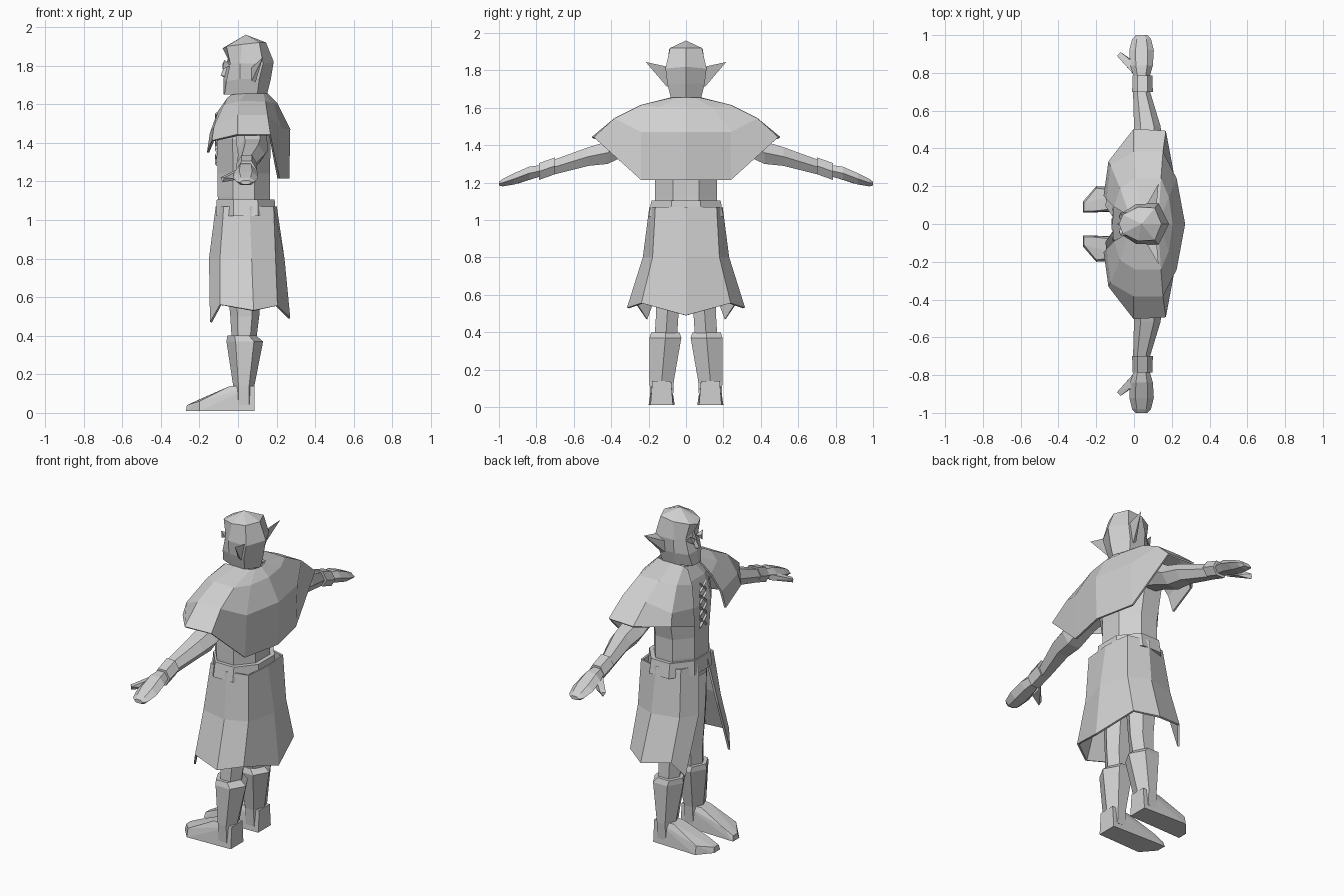
import bpy
import bmesh
import math
from mathutils import Vector

cube = bpy.data.objects.get("Cube")
if cube:
    bpy.data.objects.remove(cube, do_unlink=True)

grey = bpy.data.materials.new("plain grey")
grey.use_nodes = True
colour = (0.63, 0.63, 0.63, 1)
grey.diffuse_color = colour
grey.node_tree.nodes["Principled BSDF"].inputs["Base Color"].default_value = colour

UNIT = 0.01  # all part sizes below are given in hundredths


def finish(name, bm, mirror=True, thickness=0):
    """Mirror across the body's midplane, weld and link the mesh."""
    if mirror:
        copy = bmesh.ops.duplicate(bm, geom=bm.verts[:] + bm.edges[:] + bm.faces[:])
        for item in copy["geom"]:
            if isinstance(item, bmesh.types.BMVert):
                item.co.y = -item.co.y
    bmesh.ops.remove_doubles(bm, verts=bm.verts[:], dist=0.001)
    bmesh.ops.recalc_face_normals(bm, faces=bm.faces[:])
    mesh = bpy.data.meshes.new(name)
    bm.to_mesh(mesh)
    bm.free()
    mesh.materials.append(grey)
    obj = bpy.data.objects.new(name, mesh)
    bpy.context.collection.objects.link(obj)
    if thickness:
        solid = obj.modifiers.new("thickness", "SOLIDIFY")
        solid.thickness = thickness
        solid.offset = 0
    return obj


def tube(name, rows, axis="z", sides=8, mirror=True):
    """Loft polygon rings; rows are (height, centre, centre, radius, radius)."""
    bm = bmesh.new()
    phase = math.pi / sides if sides % 4 == 0 else 0
    angles = [phase + math.tau * i / sides for i in range(sides)]
    wide = max(math.cos(a) for a in angles)
    deep = max(math.sin(a) for a in angles)
    rings = []
    for along, a0, b0, ra, rb in rows:
        ring = []
        for angle in angles:
            a = a0 + ra * math.cos(angle) / wide
            b = b0 + rb * math.sin(angle) / deep
            point = (a, b, along) if axis == "z" else (a, along, b)
            ring.append(bm.verts.new(Vector(point) * UNIT))
        rings.append(ring)
    for low, high in zip(rings, rings[1:]):
        for i in range(sides):
            j = (i + 1) % sides
            bm.faces.new((low[i], low[j], high[j], high[i]))
    bm.faces.new(rings[0])
    bm.faces.new(rings[-1])
    return finish(name, bm, mirror)


def sheet(name, columns, thickness=0):
    """Join neighbouring columns of points into a mirrored panel."""
    bm = bmesh.new()
    grid = [[bm.verts.new(Vector(p) * UNIT) for p in col] for col in columns]
    for left, right in zip(grid, grid[1:]):
        for i in range(len(left) - 1):
            bm.faces.new((left[i], right[i], right[i + 1], left[i + 1]))
    return finish(name, bm, True, thickness)


def hull(name, points):
    """Convex solid around a few points, mirrored."""
    bm = bmesh.new()
    verts = [bm.verts.new(Vector(p) * UNIT) for p in points]
    bmesh.ops.convex_hull(bm, input=verts)
    bmesh.ops.dissolve_limit(bm, angle_limit=0.02, verts=bm.verts[:], edges=bm.edges[:])
    return finish(name, bm)


# Head: columns run from the face round to the back, chin to crown
crown = (4, 0, 196)
sheet("head", [
    [(-7.5, 0, 165), (-7.5, 0, 173), (-5, 0, 183), (-8, 0, 189), crown],
    [(-7, 4, 165), (-6, 6, 172), (-4, 6, 181), (-6, 5, 190), crown],
    [(2, 8, 165), (1, 10, 173), (1, 10.5, 181), (2, 9, 191), crown],
    [(10, 8, 165), (11, 10, 173), (13, 11, 181), (11, 8.5, 192), crown],
    [(15, 0, 165), (17, 0, 173), (18.5, 0, 182), (14.5, 0, 192), crown],
])
hull("nose", [(-5, 0, 184), (-9, 0, 175), (-5, 2, 174), (-5, 1, 183), (-6, 0, 173)])
hull("brows", [(-5, 2, 181), (-8, 3, 181), (-7, 6, 183), (-4, 6, 180), (-8, 4, 178)])
hull("ears", [(6, 9, 178), (7, 10, 172), (9, 10, 171), (12, 10, 182), (9, 12, 175),
              (13, 21.5, 184.5)])
tube("neck", [(155, 5, 0, 8, 7), (168, 5, 0, 7, 6)], mirror=False)

# Torso and belt
tube("torso", [(98, 4, 0, 13, 16), (112, 3, 0, 13.5, 16.5), (124, 3, 0, 13.5, 16.5),
               (142, 3, 0, 14, 20), (156, 4, 0, 11, 19), (163, 5, 0, 8, 8)], mirror=False)
tube("belt", [(102, 4, 0, 15.5, 20), (110.5, 4, 0, 15, 18.5)], mirror=False)

# Chest lacing
for row in range(4):
    z = 128 + 7 * row
    hull("chest_lace", [(-11, 3, z), (-12, 3, z + 1), (-11, 3, z + 2),
                        (-11, -3, z + 5), (-12, -3, z + 6), (-11, -3, z + 7)])

# Shoulder cape, open at the front and long at the back
sheet("cape", [
    [(-5, 6, 163), (-10, 9, 156), (-14, 13, 145), (-15.5, 15, 135)],
    [(-3, 7, 164.5), (-7, 19, 159), (-12, 31, 148), (-13, 33, 141)],
    [(4, 8, 165), (1, 24, 161), (0, 38, 154), (0, 50, 144)],
    [(13, 7, 165), (14, 24, 161), (15, 38, 154), (16.5, 49, 144)],
    [(14, 4, 165), (18, 14, 160), (22, 24, 147), (21, 24, 121.5)],
    [(15, 0, 165), (20, 0, 160), (26.5, 0, 147), (26, 0, 121.5)],
], 0.012)

# Tunic skirt, split at the front with pointed corners
sheet("skirt", [
    [(-11, 4, 107), (-14.5, 9, 80), (-14, 21, 47)],
    [(-7, 15, 107), (-9, 19, 80), (-9, 27, 56)],
    [(6, 19, 107), (7, 22.5, 80), (8, 31, 53)],
    [(18, 16, 107), (19, 17.5, 80), (20, 23.5, 55.5)],
    [(19.5, 0, 107), (23.5, 0, 80), (26.5, 0, 49)],
], 0.012)

# Legs, boots and feet
tube("legs", [(34, 3, 11, 6, 6), (50, 3.5, 10, 7.5, 6), (72, 3, 9.5, 9, 7.5),
              (102, 3, 8.5, 11, 8)], sides=6)
tube("boots", [(4, 3, 13, 5.5, 6), (14, 3, 13, 5.5, 6.5), (37, 3.5, 11, 9.5, 8.5),
               (40, 2, 11, 7.5, 7.5)], sides=6)
hull("feet", [(8.5, 7, 1), (8.5, 19, 1), (-20, 20, 1), (-27, 12, 1), (-27, 6, 1),
              (-26.5, 7, 4), (-26.5, 11, 4), (-20, 19, 6), (-20, 7, 7),
              (-4, 9, 14), (-4, 17, 14), (8.5, 8, 14), (8.5, 18, 14)])

# Arms, cuffs and hands
tube("arms", [(16, 5, 150, 9, 9), (30, 7, 143, 8, 7.5), (42, 7.5, 136, 8, 6),
              (52, 7, 134, 7, 5), (70, 4, 128.5, 4.5, 4)], axis="y", sides=6)
tube("cuffs", [(70, 4.5, 129, 5.5, 4.5), (78.5, 4.5, 126, 5.2, 4.5)], axis="y", sides=6)
tube("hands", [(77, 4, 126.5, 4, 3), (84, 4, 125, 6, 3.5), (92, 4, 122, 6.5, 3),
               (98, 4, 120, 5, 2), (100, 4, 119.5, 3, 1)], axis="y", sides=6)
hull("thumbs", [(1, 78, 127), (0, 79, 123), (-1, 86, 125), (0, 86, 121),
                (-7, 91, 122), (-9, 89, 122), (-8, 90, 119.5)])
